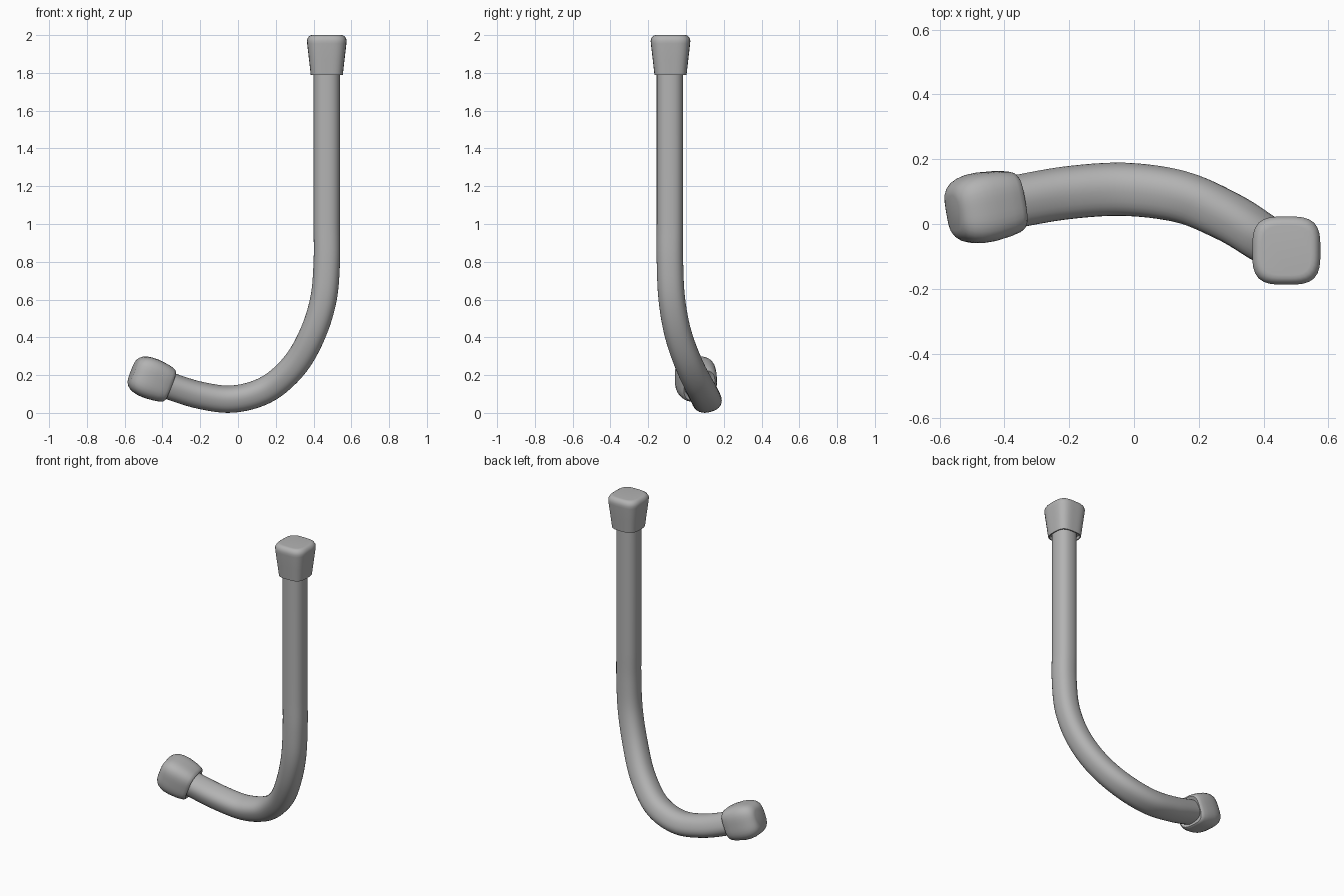
import bpy, bmesh, math
from mathutils import Vector

if "Cube" in bpy.data.objects:
    bpy.data.objects.remove(bpy.data.objects["Cube"])

mat = bpy.data.materials.new("plain grey")
mat.diffuse_color = (0.45, 0.45, 0.45, 1)
mat.use_nodes = True
mat.node_tree.nodes["Principled BSDF"].inputs["Base Color"].default_value = mat.diffuse_color


def section(n, power):
    """Rounded-square outline, unit half width."""
    pts = []
    for i in range(n):
        a = 2 * math.pi * i / n
        c, s = math.cos(a), math.sin(a)
        k = (abs(c) ** power + abs(s) ** power) ** (-1 / power)
        pts.append((c * k, s * k))
    return pts


def loft(name, rings, angle):
    """Skin a list of point rings and close both ends."""
    bm = bmesh.new()
    loops = [[bm.verts.new(p) for p in ring] for ring in rings]
    n = len(loops[0])
    for a, b in zip(loops, loops[1:]):
        for i in range(n):
            j = (i + 1) % n
            bm.faces.new((a[i], a[j], b[j], b[i]))
    bm.faces.new(loops[0][::-1])
    bm.faces.new(loops[-1])
    bmesh.ops.recalc_face_normals(bm, faces=bm.faces[:])
    me = bpy.data.meshes.new(name)
    bm.to_mesh(me)
    bm.free()
    ob = bpy.data.objects.new(name, me)
    bpy.context.collection.objects.link(ob)
    me.materials.append(mat)
    bpy.ops.object.select_all(action='DESELECT')
    ob.select_set(True)
    bpy.context.view_layer.objects.active = ob
    bpy.ops.object.shade_smooth_by_angle(angle=math.radians(angle))
    return ob


# Bent tube: smooth path through a few points
P = [Vector(p) for p in (
    (.47, -.085, 1.9), (.47, -.085, 1.0), (.47, -.085, .8), (.452, -.075, .6),
    (.40, -.045, .43), (.285, .025, .235), (.14, .085, .118), (-.03, .107, .073),
    (-.2, .097, .093), (-.36, .07, .142), (-.45, .052, .175))]
path = [P[0], P[1]]
for i in range(1, len(P) - 1):
    p0, p1, p2 = P[i - 1], P[i], P[i + 1]
    p3 = P[i + 2] if i + 2 < len(P) else 2 * p2 - p1
    d = (p2 - p1).length
    # chord-length aware tangents
    d0, d3 = (p1 - p0).length, max((p3 - p2).length, 1e-4)
    m1 = d * ((p1 - p0) / d0 * d + (p2 - p1) / d * d0) / (d + d0)
    m2 = d * ((p2 - p1) / d * d3 + (p3 - p2) / d3 * d) / (d + d3)
    for s in range(1, 7):
        t = s / 6
        path.append((2*t**3 - 3*t**2 + 1) * p1 + (t**3 - 2*t**2 + t) * m1
                    + (3*t**2 - 2*t**3) * p2 + (t**3 - t**2) * m2)
rings = []
u = Vector((1, 0, 0))
for i, c in enumerate(path):
    t = (path[min(i + 1, len(path) - 1)] - path[max(i - 1, 0)]).normalized()
    u = (u - t * u.dot(t)).normalized()
    v = t.cross(u)
    wide = 1 + 0.14 * math.hypot(t.x, t.y) ** 2   # foot is slightly wider
    ring = []
    for a, b in section(32, 2.4):
        o = (u * a + v * b) * 0.07
        o.y *= wide
        ring.append(c + o)
    rings.append(ring)
loft("bent_tube", rings, 40)


# End caps: tapered rounded squares, hollow where the tube enters
def cap(name, base, axis, side, profile, power):
    axis = axis.normalized()
    side = (side - axis * side.dot(axis)).normalized()
    other = axis.cross(side)
    loft(name, [[base + axis * h + (side * a + other * b) * r
                 for a, b in section(40, power)] for h, r in profile], 40)


cap("top_cap", Vector((.47, -.082, 1.79)), Vector((0, 0, 1)), Vector((1, 0, 0)),
    [(.02, .066), (.02, .078), (0, .079), (0, .085), (.08, .094), (.165, .104),
     (.18, .105), (.193, .102), (.203, .095), (.209, .086), (.21, .076)], 3.4)

axis = Vector((-.92, -.18, .36)).normalized()
cap("foot_cap", Vector((-.462, .052, .182)) - axis * .105, axis, Vector((0, 1, 0)),
    [(.012, .06), (.003, .075), (0, .084), (.006, .091), (.02, .097), (.05, .103),
     (.10, .108), (.135, .107), (.16, .102), (.18, .094), (.195, .083),
     (.205, .07), (.21, .055)], 3.4)
